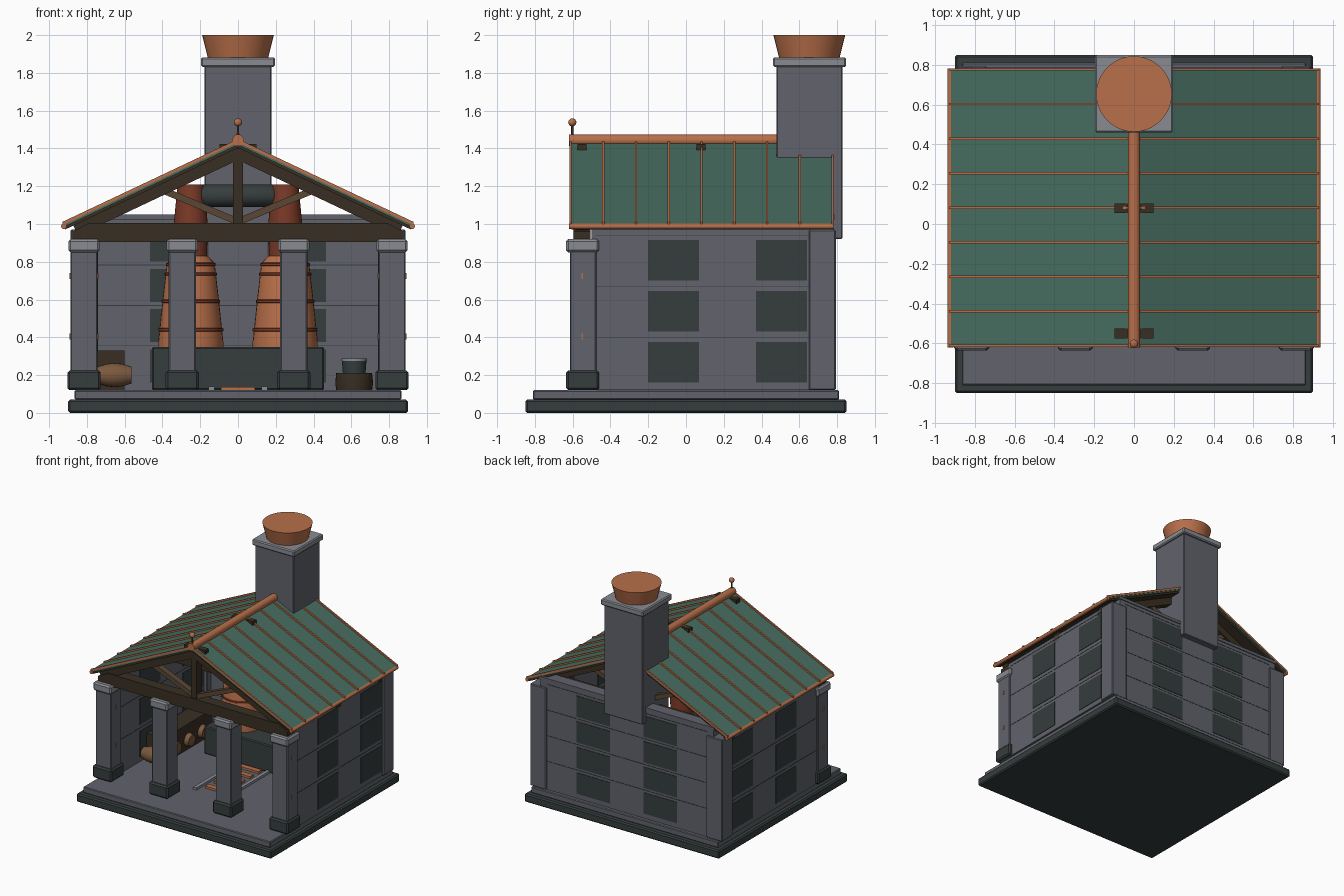
import bpy, bmesh, math
from mathutils import Vector

if "Cube" in bpy.data.objects:
    bpy.data.objects.remove(bpy.data.objects["Cube"], do_unlink=True)


def material(name, r, g, b):
    m = bpy.data.materials.new(name)
    m.use_nodes = True
    m.diffuse_color = (r, g, b, 1)
    m.node_tree.nodes["Principled BSDF"].inputs["Base Color"].default_value = (r, g, b, 1)
    return m


STONE = material("grey stone", .122, .126, .15)
PALE = material("pale stone", .25, .26, .285)
SLATE = material("dark slate", .036, .047, .046)
GREEN = material("green roof", .063, .155, .118)
COPPER = material("copper", .48, .16, .068)
RED = material("aged copper", .2, .042, .02)
WOOD = material("dark timber", .04, .028, .016)
OAK = material("light timber", .1, .062, .035)
CASK = material("cask wood", .2, .1, .05)


def finish(name, bm, mat, smooth=False, bevel=0):
    bmesh.ops.recalc_face_normals(bm, faces=bm.faces[:])
    me = bpy.data.meshes.new(name)
    bm.to_mesh(me)
    bm.free()
    ob = bpy.data.objects.new(name, me)
    bpy.context.collection.objects.link(ob)
    me.materials.append(mat)
    if bevel:
        mod = ob.modifiers.new("Bevel", "BEVEL")
        mod.width = bevel
    if smooth:
        bpy.ops.object.select_all(action="DESELECT")
        ob.select_set(True)
        bpy.context.view_layer.objects.active = ob
        bpy.ops.object.shade_smooth_by_angle(angle=math.radians(35))
    return ob


def box(name, x, y, z, mat, bevel=0):
    """Box from its (low, high) range on each axis."""
    bm = bmesh.new()
    bmesh.ops.create_cube(bm, size=1)
    for v in bm.verts:
        v.co = [r[1] if c > 0 else r[0] for c, r in zip(v.co, (x, y, z))]
    return finish(name, bm, mat, bevel=bevel)


def prism(name, pts, y0, y1, mat):
    """Extrude an x-z outline along y."""
    bm = bmesh.new()
    face = bm.faces.new([bm.verts.new((x, y0, z)) for x, z in pts])
    new = bmesh.ops.extrude_face_region(bm, geom=[face])["geom"]
    bmesh.ops.translate(bm, vec=(0, y1 - y0, 0), verts=[g for g in new if isinstance(g, bmesh.types.BMVert)])
    return finish(name, bm, mat)


def bar(name, a, b, width, y0, y1, mat):
    """Straight timber between two x-z points."""
    a, b = Vector(a), Vector(b)
    d = (b - a).normalized() * width / 2
    n = Vector((-d.y, d.x))
    return prism(name, [a + n, b + n, b - n, a - n], y0, y1, mat)


def lathe(name, profile, place, mat, axis="Z", sides=32):
    """Revolve (radius, height) points, then lay the axis along X, Y or Z."""
    bm = bmesh.new()
    rings = []
    for r, h in profile:
        rings.append([bm.verts.new((r * math.cos(t), r * math.sin(t), h))
                      for t in (2 * math.pi * i / sides for i in range(sides))])
    for lo, hi in zip(rings, rings[1:]):
        for i in range(sides):
            j = (i + 1) % sides
            bm.faces.new((lo[i], lo[j], hi[j], hi[i]))
    bm.faces.new(rings[0])
    bm.faces.new(rings[-1])
    for v in bm.verts:
        x, y, z = v.co
        v.co = {"X": (z, x, y), "Y": (x, z, y), "Z": (x, y, z)}[axis]
        v.co += Vector(place)
    return finish(name, bm, mat, smooth=True)


# Stepped base
box("base_plinth", (-.9, .9), (-.85, .85), (0, .07), SLATE, .01)
box("floor_slab", (-.865, .865), (-.81, .81), (.07, .12), STONE, .006)

# Side walls with inset panels, courses and corner posts
for side, s in (("right", -1), ("left", 1)):
    def span(a, b):
        return tuple(sorted((s * a, s * b)))
    box(f"{side}_wall", span(.77, .875), (-.5, .78), (.12, .97), STONE)
    for k in range(3):
        z = .16 + .27 * k
        for y in (-.2, .37):
            box(f"{side}_wall_panel", span(.765, .879), (y, y + .27), (z, z + .215), SLATE)
        box(f"{side}_wall_joint", span(.768, .877), (-.48, .65), (z + .238, z + .243), SLATE)
    box(f"{side}_corner_post", span(.74, .888), (.65, .793), (.12, .97), STONE, .006)

# Back wall
box("back_wall", (-.8, .8), (.7, .78), (.12, 1.03), STONE)
box("back_wall_coping", (-.81, .81), (.69, .787), (1.025, 1.05), STONE)
for k in range(4):
    z = .16 + .214 * k
    for x in (-.465, .155):
        box("back_wall_panel", (x, x + .31), (.695, .784), (z, z + .175), SLATE)
    box("back_wall_joint", (-.74, .74), (.698, .782), (z + .193, z + .198), SLATE)

# Front columns
for x in (-.815, -.295, .295, .815):
    box("column_shaft", (x - .072, x + .072), (-.615, -.475), (.12, .86), STONE, .006)
    box("column_base", (x - .088, x + .088), (-.635, -.46), (.12, .225), SLATE, .012)
    box("column_capital", (x - .083, x + .083), (-.635, -.46), (.85, .92), PALE, .012)
    if abs(x) > .5:
        for z in (.405, .725):
            box("column_peg", (x - .077, x + .077), (-.552, -.544), (z - .016, z + .016), COPPER)


def roof_z(x, lift=0):
    return 1.437 - .472 * abs(x) + lift


def slope(s, top, bottom, reach):
    """Cross-section of one roof slope between two offsets."""
    return [(0, roof_z(0, top)), (s * reach, roof_z(reach, top)),
            (s * reach, roof_z(reach, bottom)), (0, roof_z(0, bottom))]


# Roof slopes, seams and eaves
for side, s in (("right", -1), ("left", 1)):
    prism(f"{side}_roof", slope(s, 0, -.018, .93), -.615, .775, GREEN)
    prism(f"{side}_roof_deck", slope(s, -.018, -.034, .915), -.605, .765, WOOD)
    for k in range(9):
        y = -.612 + .1735 * k
        prism(f"{side}_roof_seam", slope(s, .013, -.006, .93), y - .006, y + .006, COPPER)
    lathe(f"{side}_eave_rod", [(.015, -.62), (.015, .782)], (s * .922, 0, .988), COPPER, "Y", 12)
lathe("ridge_roll", [(.031, -.62), (.031, .5)], (0, 0, 1.443), COPPER, "Y", 20)

# Finial
lathe("finial_rod", [(.012, 1.46), (.006, 1.48), (.006, 1.53)], (0, -.602, 0), WOOD, sides=12)
ball = [(.021 * math.sin(math.pi * i / 10) + .0005, -.021 * math.cos(math.pi * i / 10)) for i in range(11)]
lathe("finial_ball", ball, (0, -.602, 1.538), COPPER, sides=16)

# Roof trusses
for y in (-.55, .08, .64):
    y0, y1 = y - .045, y + .045
    prism("truss_tie_beam", [(-.875, .905), (.875, .905), (.875, .96), (.79, 1.005),
                             (-.79, 1.005), (-.875, .96)], y0, y1, WOOD)
    box("truss_king_post", (-.026, .026), (y - .035, y + .035), (1, 1.4), WOOD)
    box("truss_gusset", (-.097, .097), (y - .024, y + .024), (1.392, 1.424), WOOD)
    for s in (-1, 1):
        bar("truss_rafter", (0, 1.372), (s * .86, .966), .06, y - .035, y + .035, WOOD)
        bar("truss_brace", (s * .02, 1.02), (s * .4, 1.18), .036, y - .025, y + .025, OAK)

# Chimney
box("chimney_stack", (-.178, .178), (.478, .828), (.92, 1.84), STONE, .006)
box("chimney_cap", (-.196, .196), (.46, .848), (1.832, 1.882), PALE, .008)
lathe("chimney_pot", [(.16, 1.88), (.19, 2)], (0, .653, 0), COPPER, sides=40)

# Furnace block and pair of stills
box("furnace_block", (-.455, .455), (.2, .66), (.12, .35), SLATE, .008)
for x in (-.25, .25):
    at = (x, .41, 0)
    lathe("still_body", [(.172, .345), (.172, .38), (.15, .59), (.128, .78), (.12, .8), (.09, .83)], at, COPPER)
    for z, r in ((.44, .172), (.59, .155), (.735, .139), (.785, .132)):
        lathe("still_band", [(r - .01, z - .011), (r, z - .006), (r, z + .006), (r - .01, z + .011)], at, RED)
    lathe("still_neck", [(.085, .8), (.09, 1), (.07, 1.21)], at, RED)
lathe("cross_drum", [(.03, -.2), (.05, -.195), (.06, -.175), (.06, .175), (.05, .195), (.03, .2)],
      (0, .41, 1.15), SLATE, "X")

# Floor rails with copper rungs
for x in (-.14, .14):
    box("floor_rail", (x - .015, x + .015), (-.37, .2), (.12, .14), PALE)
for k in range(5):
    y = -.3 + .11 * k
    box("floor_rung", (-.09, .09), (y, y + .045), (.12, .138), COPPER)

# Cask rack along one side wall
box("cask_rack", (-.76, -.6), (-.12, .52), (.12, .33), WOOD)
for y in (-.18, .02, .2, .38):
    lathe("cask", [(.045, -.09), (.06, -.04), (.064, 0), (.06, .04), (.045, .09)], (-.655, y, .2), CASK, "X", 20)

# Tub with a pot on the other side
lathe("tub", [(.095, .12), (.1, .16), (.095, .21)], (.615, 0, 0), WOOD)
lathe("tub_pot", [(.06, .21), (.065, .275)], (.615, 0, 0), SLATE)
lathe("tub_lid", [(.068, .275), (.068, .287)], (.615, 0, 0), PALE)
